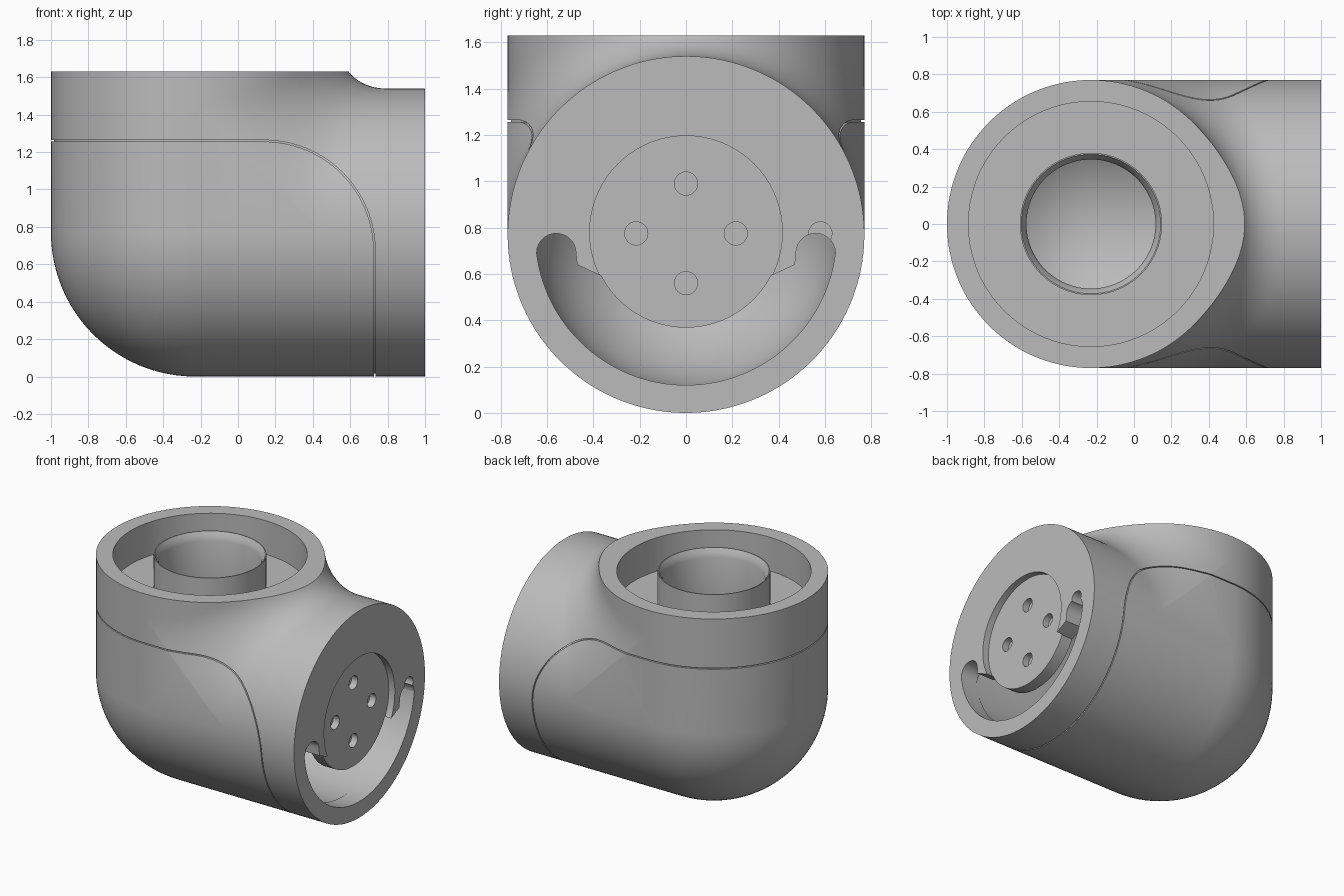
import bpy, bmesh, math
from math import sin, cos, pi, sqrt
from mathutils import Vector

old = bpy.data.objects.get("Cube")
if old:
    bpy.data.objects.remove(old, do_unlink=True)

R = 0.77          # outer radius of both arms
CX, CZ = -0.23, R  # point where the two axes meet
TOP, END = 0.86, 1.23  # arm lengths measured from that point
BLEND = 0.45

grey = bpy.data.materials.new("plain_grey")
grey.use_nodes = True
grey.diffuse_color = (0.5, 0.5, 0.5, 1)
grey.node_tree.nodes["Principled BSDF"].inputs["Base Color"].default_value = (0.5, 0.5, 0.5, 1)


def finish(name, bm):
    bmesh.ops.remove_doubles(bm, verts=bm.verts, dist=1e-5)
    bmesh.ops.recalc_face_normals(bm, faces=bm.faces)
    mesh = bpy.data.meshes.new(name)
    bm.to_mesh(mesh)
    bm.free()
    mesh.materials.append(grey)
    ob = bpy.data.objects.new(name, mesh)
    bpy.context.collection.objects.link(ob)
    return ob


def skin(bm, loops, closed=False):
    """Join equal loops of points with quads, capping open ends."""
    rows = [[bm.verts.new(p) for p in loop] for loop in loops]
    n = len(rows[0])
    for a, b in zip(rows, rows[1:] + rows[:1] if closed else rows[1:]):
        for i in range(n):
            j = (i + 1) % n
            bm.faces.new((a[i], a[j], b[j], b[i]))
    if not closed:
        bm.faces.new(rows[0])
        bm.faces.new(rows[-1])


def elbow_slice(r, t, steps=40):
    """Outline of the elbow in the xz plane at angle t across its width."""
    c, y = r * cos(t), r * sin(t)
    m = c * c
    pts = [(END * (1 - i / 12), -c) for i in range(12)]
    pts += [(-c * sin(a), -c * cos(a)) for a in (pi / 2 * i / 24 for i in range(25))]
    pts += [(-c, TOP)]
    # soft inner corner between the two arms
    rise = TOP * TOP - m
    q = 2 - 2 * sqrt(rise / BLEND)
    low = BLEND * (1 - q) if q > 0 else rise
    s0, s1 = -sqrt(low), sqrt(END * END - m)
    for i in range(steps + 1):
        s = s0 + (s1 - s0) * i / steps
        d = s * abs(s)
        h = BLEND / 4 * max(0, 1 - abs(d) / BLEND) ** 2
        pts.append((sqrt(m + h + max(d, 0)), sqrt(m + h + max(-d, 0))))
    return [(CX + u, y, CZ + w) for u, w in pts]


def elbow(name, r):
    bm = bmesh.new()
    limit = math.radians(88.5)
    skin(bm, [elbow_slice(r, limit * (2 * i / 72 - 1)) for i in range(73)])
    return finish(name, bm)


def prism(name, pts, axis, lo, hi):
    """Extrude a flat outline along x (points are y, z) or y (points are x, z)."""
    bm = bmesh.new()
    place = (lambda p, d: (d, p[0], p[1])) if axis == "x" else (lambda p, d: (p[0], d, p[1]))
    skin(bm, [[place(p, d) for p in pts] for d in (lo, hi)])
    return finish(name, bm)


def arc(cx, cy, r, a0, a1, n):
    steps = [math.radians(a0 + (a1 - a0) * i / n) for i in range(n + 1)]
    return [(cx + r * cos(a), cy + r * sin(a)) for a in steps]


def disc(name, y, z, r, lo, hi, n=32):
    return prism(name, arc(y, z, r, 0, 360, n)[:-1], "x", lo, hi)


def upright(r, z, n=96):
    return [(CX + x, y, z) for x, y in arc(0, 0, r, 0, 360, n)[:-1]]


def boolean(target, cutter):
    mod = target.modifiers.new("cut", "BOOLEAN")
    mod.operation = "DIFFERENCE"
    mod.solver = "EXACT"
    mod.object = cutter
    bpy.context.view_layer.objects.active = target
    bpy.ops.object.modifier_apply(modifier=mod.name)
    bpy.data.objects.remove(cutter, do_unlink=True)


body = elbow("elbow_housing", R)

# hollow inside with a rounded end
bm = bmesh.new()
profile = [(0.655 * sin(a), -0.655 * cos(a)) for a in (pi / 2 * i / 20 for i in range(1, 21))]
profile.append((0.655, 1.09))
skin(bm, [[(CX + x, y, z + CZ) for y, z in arc(0, 0, r, 0, 360, 80)[:-1]] for r, x in profile])
cut = bmesh.ops.bisect_plane(bm, geom=bm.verts[:] + bm.edges[:] + bm.faces[:],
                             plane_co=Vector((0, 0, 1.27)), plane_no=Vector((0, 0, 1)), clear_outer=True)
bmesh.ops.holes_fill(bm, edges=[e for e in bm.edges if e.is_boundary])
boolean(body, finish("cavity", bm))

# ring groove around the top spigot
bm = bmesh.new()
skin(bm, [upright(r, z) for r, z in ((0.655, 1.38), (0.655, 1.8), (0.38, 1.8), (0.38, 1.38))], closed=True)
boolean(body, finish("ring_groove", bm))

# flared bore through the spigot
bm = bmesh.new()
skin(bm, [upright(r, z) for r, z in ((0.345, 1.1), (0.345, 1.57), (0.355, 1.6), (0.374, 1.632), (0.374, 1.8))])
boolean(body, finish("bore", bm))

# crescent slot in the end face
slot = arc(0, CZ, 0.65, 187, 353, 60)
slot += arc(0.56, 0.69, 0.085, 0, 180, 14) + [(0.47, 0.64), (0.385, 0.6)]
slot += arc(0, 0.78, 0.412, 333, 207, 44)
slot += [(-0.385, 0.6), (-0.47, 0.64)] + arc(-0.56, 0.69, 0.085, 180, 0, 14)[::-1][::-1][::-1]
boolean(body, prism("slot", slot, "x", 0.8, 1.1))

# recessed contact plate and its holes
boolean(body, disc("plate_recess", 0, 0.78, 0.416, 0.95, 1.1, 72))
for y, z in ((0, 0.99), (0, 0.56), (-0.215, 0.775), (0.215, 0.775), (0.58, 0.775)):
    boolean(body, disc("pin_hole", y, z, 0.05, 0.9, 1.1))

# shallow parting line between the two shells
outer = [(-1.1, 1.264)] + arc(0.14, 0.67, 0.594, 90, 0, 28) + [(0.734, -0.1)]
inner = [(-1.1, 1.256)] + arc(0.14, 0.67, 0.586, 90, 0, 28) + [(0.726, -0.1)]
seam = prism("seam", outer + inner[::-1], "y", -0.9, 0.9)
boolean(seam, elbow("core", R - 0.015))
boolean(body, seam)

# smooth round faces, crisp rims
bpy.ops.object.select_all(action="DESELECT")
body.select_set(True)
bpy.context.view_layer.objects.active = body
bpy.ops.object.shade_smooth_by_angle(angle=math.radians(30))
